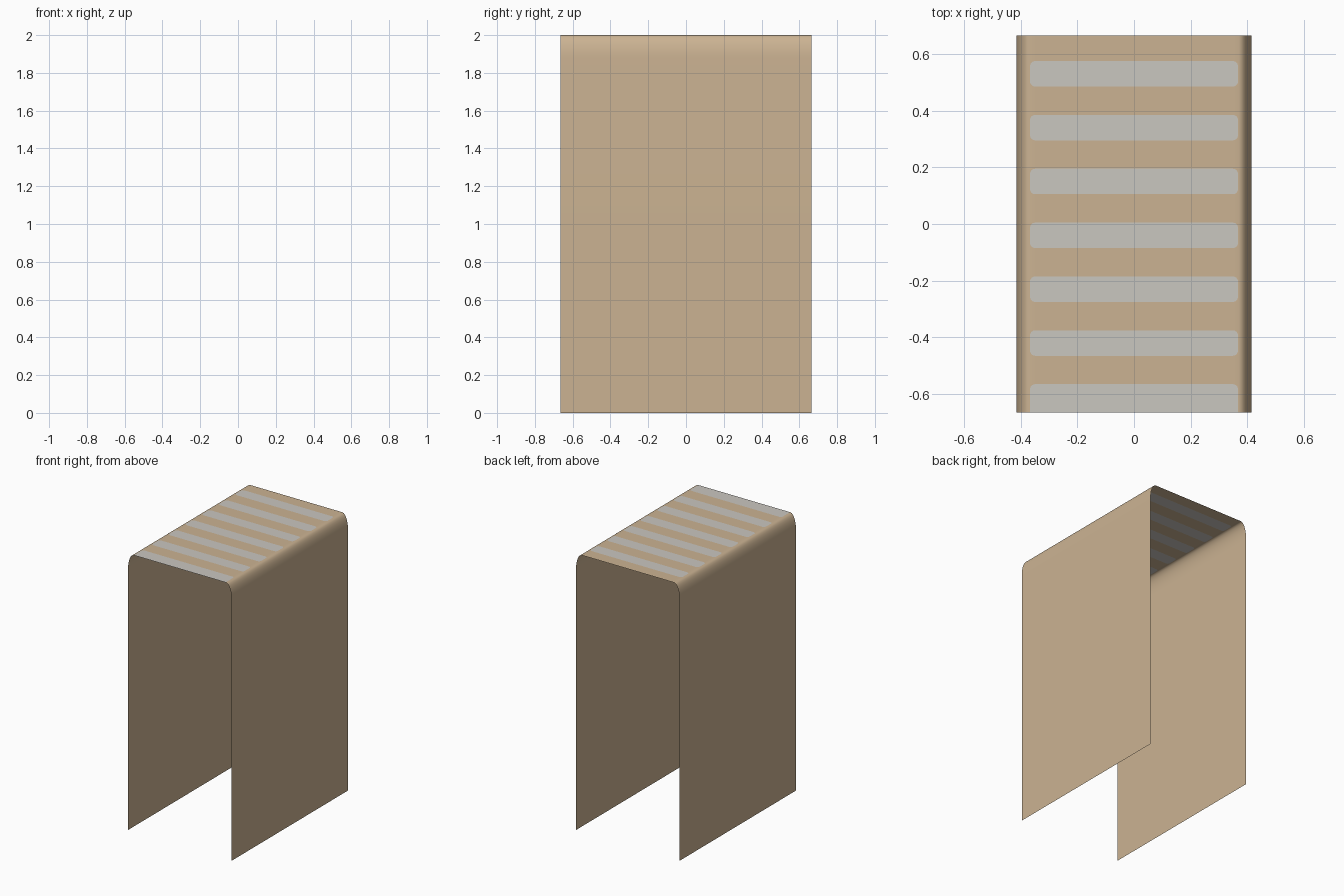
import bpy, bmesh, math

if "Cube" in bpy.data.objects:
    bpy.data.objects.remove(bpy.data.objects["Cube"])

W, D, H = 0.415, 0.665, 2.0      # half width, half depth, height
RX, RZ = 0.045, 0.12             # elliptical top corner
SW, SH, R = 0.367, 0.09, 0.018   # stripe half length, height, corner radius


def material(name, rgb):
    m = bpy.data.materials.new(name)
    m.diffuse_color = (*rgb, 1)
    m.use_nodes = True
    m.node_tree.nodes["Principled BSDF"].inputs["Base Color"].default_value = m.diffuse_color
    return m


# Rows along the depth: (y, stripe half length, does a stripe start here)
rows = []
arc = [i * math.pi / 8 for i in range(5)]
for i in range(7):
    y0 = -D if i == 0 else -0.655 + 0.19 * i
    y1 = -0.565 + 0.19 * i
    if i == 0:
        rows.append((y0, SW, True))
    else:
        rows += [(y0 + R * (1 - math.cos(a)), SW - R + R * math.sin(a), True) for a in arc]
    rows += [(y1 - R * (1 - math.cos(a)), SW - R + R * math.sin(a), True) for a in reversed(arc)]
    rows[-1] = (*rows[-1][:2], False)
rows.append((D, SW - R, False))

# Right half of the U profile, from the foot up to the flat top
corner = [(W - RX + RX * math.cos(i * math.pi / 16), H - RZ + RZ * math.sin(i * math.pi / 16))
          for i in range(9)]
half = [(W, 0), (W, 1.0)] + corner

# Folded sheet with the stripes cut into its top
bm = bmesh.new()
grid = []
for y, w, _ in rows:
    right = half + [(w, H)]
    profile = right + [(-x, z) for x, z in reversed(right)]
    grid.append([bm.verts.new((x, y, z)) for x, z in profile])
mid = len(half)
for j in range(len(rows) - 1):
    for k in range(len(grid[0]) - 1):
        f = bm.faces.new((grid[j][k], grid[j + 1][k], grid[j + 1][k + 1], grid[j][k + 1]))
        f.material_index = 1 if k == mid and rows[j][2] else 0
        f.smooth = True
bmesh.ops.recalc_face_normals(bm, faces=bm.faces)
if max(bm.faces, key=lambda f: f.calc_center_median().z).normal.z < 0:
    bmesh.ops.reverse_faces(bm, faces=bm.faces)

me = bpy.data.meshes.new("folded_sheet")
bm.to_mesh(me)
bm.free()
me.materials.append(material("tan", (0.60, 0.45, 0.29)))
me.materials.append(material("light grey", (0.59, 0.57, 0.53)))
ob = bpy.data.objects.new("folded_sheet", me)
bpy.context.collection.objects.link(ob)
